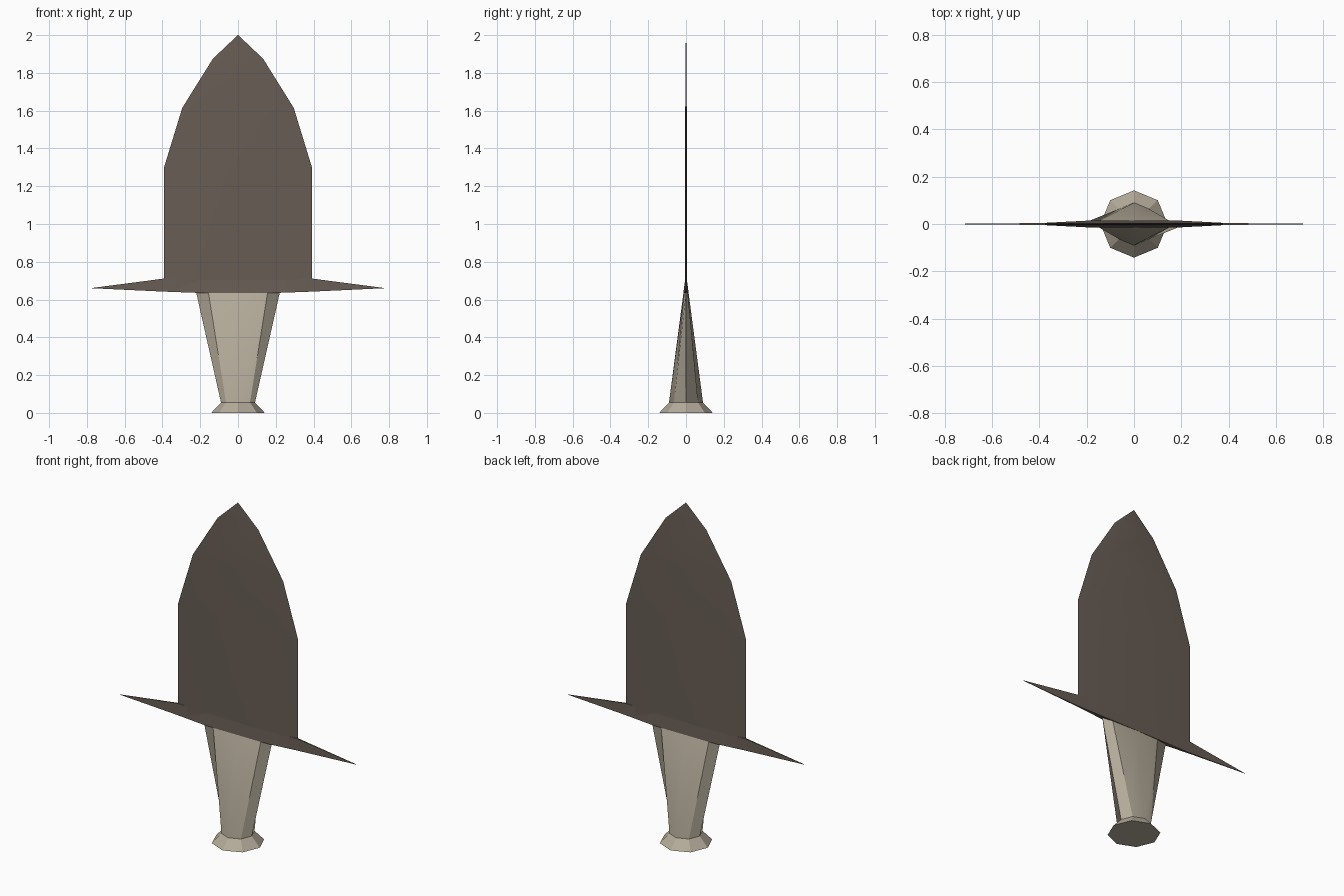
import bpy, bmesh, math

cube = bpy.data.objects.get("Cube")
if cube:
    bpy.data.objects.remove(cube)


def material(name, rgb):
    m = bpy.data.materials.new(name)
    m.use_nodes = True
    m.diffuse_color = (*rgb, 1)
    m.node_tree.nodes["Principled BSDF"].inputs["Base Color"].default_value = (*rgb, 1)
    return m


def loft(name, rings, mat, angle):
    """Skin a stack of equal-sized point rings and cap both ends."""
    bm = bmesh.new()
    rows = [[bm.verts.new(p) for p in ring] for ring in rings]
    for low, high in zip(rows, rows[1:]):
        for i in range(len(low)):
            j = (i + 1) % len(low)
            bm.faces.new((low[i], low[j], high[j], high[i]))
    bm.faces.new(rows[0][::-1])
    bm.faces.new(rows[-1])
    bmesh.ops.remove_doubles(bm, verts=bm.verts, dist=0.0002)
    bmesh.ops.recalc_face_normals(bm, faces=bm.faces)
    me = bpy.data.meshes.new(name)
    bm.to_mesh(me)
    bm.free()
    me.materials.append(mat)
    ob = bpy.data.objects.new(name, me)
    bpy.context.collection.objects.link(ob)
    bpy.ops.object.select_all(action="DESELECT")
    ob.select_set(True)
    bpy.context.view_layer.objects.active = ob
    bpy.ops.object.shade_smooth_by_angle(angle=math.radians(angle))
    return ob


def octagon(rx, ry, z):
    return [(rx * math.cos(i * math.pi / 4), ry * math.sin(i * math.pi / 4), z)
            for i in range(8)]


def blade_section(w, t, z):
    """Flat section with a bevelled cutting edge on each side."""
    f = 0.8 * w
    return [(w, 0, z), (f, t, z), (-f, t, z), (-w, 0, z), (-f, -t, z), (f, -t, z)]


steel = material("dark steel", (0.135, 0.108, 0.089))
bone = material("pale bone", (0.46, 0.41, 0.325))

# Handle with flared pommel, flattening towards the blade
loft("handle", [octagon(0.142, 0.142, 0), octagon(0.09, 0.09, 0.055),
                octagon(0.222, 0.013, 0.64), octagon(0.2, 0.003, 0.658)], bone, 25)

# Broad thin blade
loft("blade", [blade_section(0.393, 0.005, 0.66), blade_section(0.393, 0.005, 1.295),
               blade_section(0.295, 0.004, 1.615), blade_section(0.133, 0.003, 1.875),
               blade_section(0.001, 0.0005, 2.0)], steel, 30)

# Crossguard, tapering to a point at each side
half = [(0.775, 0.660, 0.661, 0.0005), (0.393, 0.642, 0.711, 0.004),
        (0.2, 0.635, 0.711, 0.014)]
stations = half + [(-x, lo, hi, t) for x, lo, hi, t in reversed(half)]
loft("crossguard", [[(x, -t, lo), (x, t, lo), (x, 0.004 if t > 0.001 else t, hi),
                     (x, -0.004 if t > 0.001 else -t, hi)]
                    for x, lo, hi, t in stations], steel, 30)
